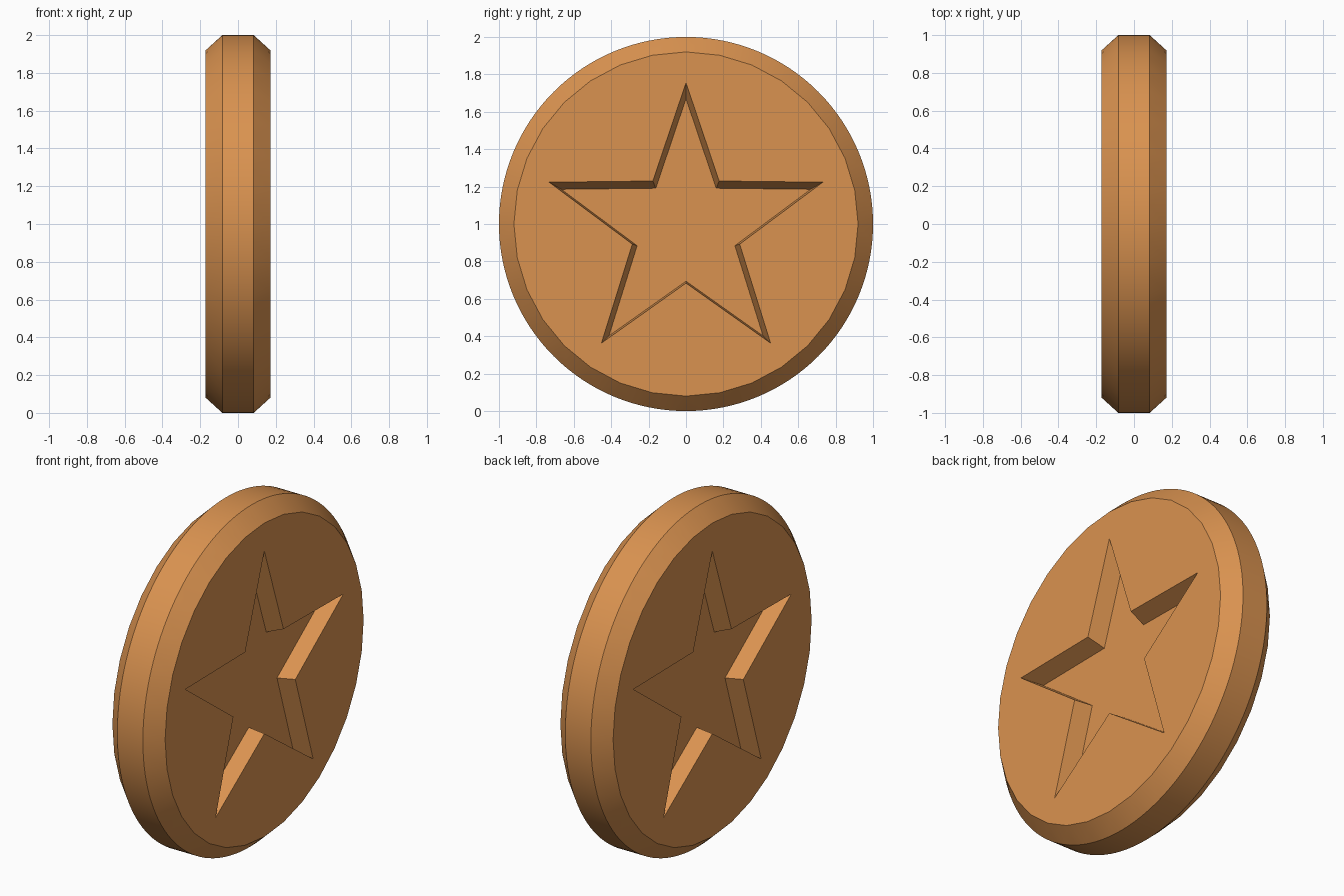
import bpy, bmesh, math

if "Cube" in bpy.data.objects:
    bpy.data.objects.remove(bpy.data.objects["Cube"])

R_RIM, R_FACE = 1.0, 0.92      # outer rim and flat face radii
X_RIM, X_FACE = 0.083, 0.171   # half widths of rim band and coin
N_FACE, K = 32, 4              # face sides, rim sides per face side
N_RIM = N_FACE * K

bronze = bpy.data.materials.new("warm_bronze")
bronze.diffuse_color = (0.70, 0.29, 0.08, 1)
bronze.use_nodes = True
bronze.node_tree.nodes["Principled BSDF"].inputs["Base Color"].default_value = bronze.diffuse_color


def make_object(name, bm):
    bmesh.ops.recalc_face_normals(bm, faces=bm.faces[:])
    mesh = bpy.data.meshes.new(name)
    bm.to_mesh(mesh)
    bm.free()
    mesh.materials.append(bronze)
    obj = bpy.data.objects.new(name, mesh)
    bpy.context.collection.objects.link(obj)
    return obj


def ring(bm, x, r, n):
    return [bm.verts.new((x, r * math.sin(2 * math.pi * i / n),
                          1 + r * math.cos(2 * math.pi * i / n))) for i in range(n)]


def star_ring(bm, x, cz, size):
    # five points, alternating tip and notch radius
    pts = []
    for i in range(10):
        r = size * (0.77 if i % 2 == 0 else 0.302)
        a = math.pi * i / 5
        pts.append(bm.verts.new((x, r * math.sin(a), cz + r * math.cos(a))))
    return pts


def bridge(bm, a, b):
    n = len(a)
    for i in range(n):
        j = (i + 1) % n
        bm.faces.new((a[i], a[j], b[j], b[i]))


# Coin body: round rim band, bevels fanning in to the coarser flat faces
bm = bmesh.new()
rims = [ring(bm, s * X_RIM, R_RIM, N_RIM) for s in (-1, 1)]
bridge(bm, *rims)
for s, rim in zip((-1, 1), rims):
    face = ring(bm, s * X_FACE, R_FACE, N_FACE)
    bm.faces.new(face)
    for i in range(N_FACE):
        for k in range(-K // 2, K // 2):
            bm.faces.new((face[i], rim[(K * i + k) % N_RIM], rim[(K * i + k + 1) % N_RIM]))
        bm.faces.new((face[i], rim[(K * i + K // 2) % N_RIM], face[(i + 1) % N_FACE]))
coin = make_object("coin_body", bm)

# Star recess on both sides, with tapered walls
FLOOR = 0.07
for s, side in ((-1, "left"), (1, "right")):
    bm = bmesh.new()
    floor = star_ring(bm, s * FLOOR, 0.969, 0.91)
    edge = star_ring(bm, s * X_FACE, 0.986, 1.0)
    top = star_ring(bm, s * 0.3, 0.986, 1.0)
    bridge(bm, floor, edge)
    bridge(bm, edge, top)
    bm.faces.new(floor)
    bm.faces.new(top)
    # lift the mouth slightly clear of the coin face
    for v in edge:
        v.co.x += s * 0.001
    cutter = make_object("star_cutter_" + side, bm)
    cutter.hide_render = True
    mod = coin.modifiers.new("star_" + side, 'BOOLEAN')
    mod.operation = 'DIFFERENCE'
    mod.solver = 'EXACT'
    mod.object = cutter
    bpy.context.view_layer.objects.active = coin
    bpy.ops.object.modifier_apply(modifier=mod.name)
    bpy.data.objects.remove(cutter)

# Smooth rim, crisp edges elsewhere
bpy.ops.object.select_all(action='DESELECT')
coin.select_set(True)
bpy.context.view_layer.objects.active = coin
bpy.ops.object.shade_smooth_by_angle(angle=math.radians(25))
